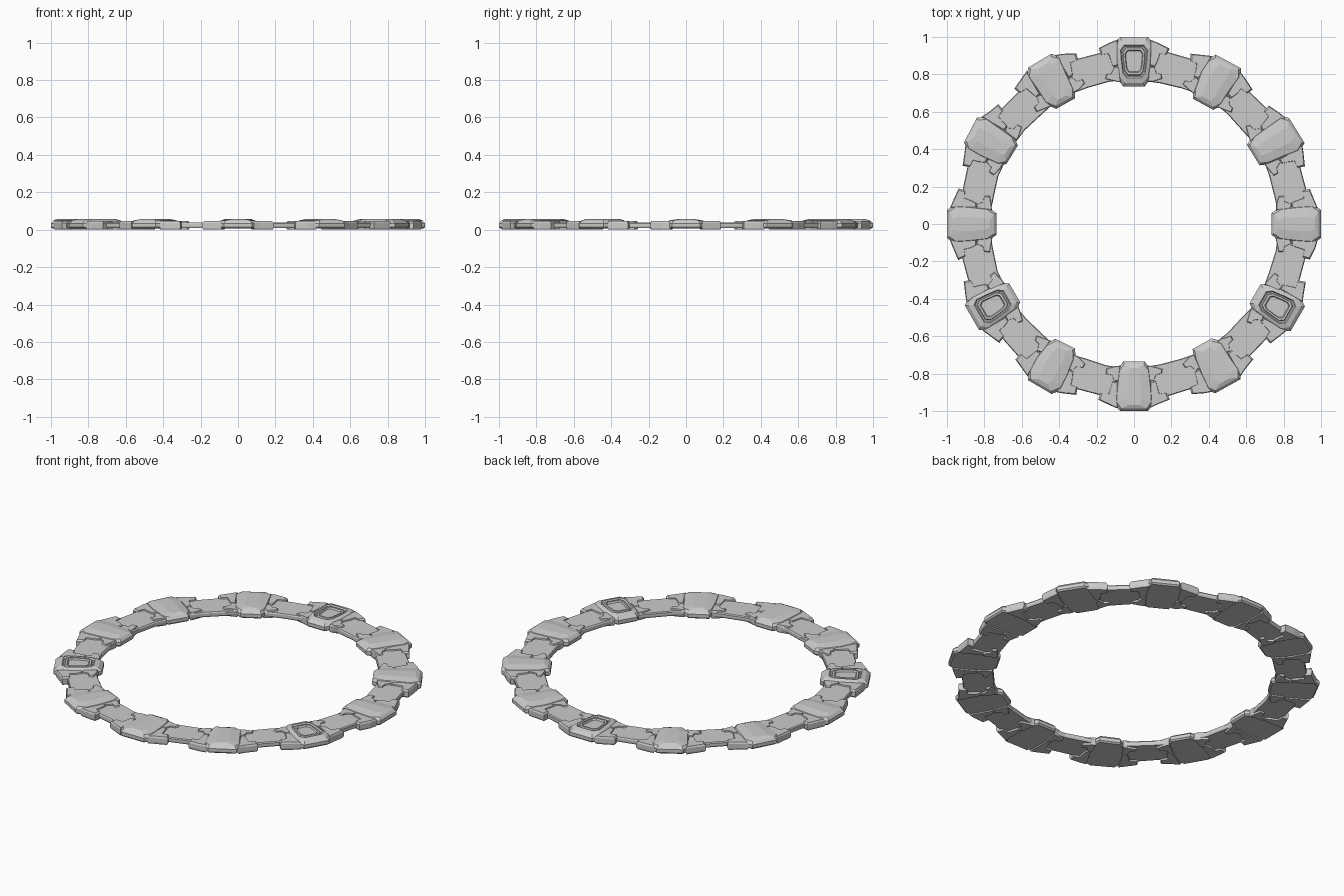
import bpy, bmesh, math, random

if "Cube" in bpy.data.objects:
    bpy.data.objects.remove(bpy.data.objects["Cube"])

random.seed(4)


def loft(name, outline, levels, centre, angle, shift=0.0):
    """Stack scaled copies of an outline (t, r) into a closed faceted solid.
    levels = (scale_t, scale_r, z); the result is turned to the ring angle."""
    bm = bmesh.new()
    ct, cr = centre
    loops = [[bm.verts.new((ct + (t - ct) * st, cr + (r - cr) * sr + shift, z))
              for t, r in outline] for st, sr, z in levels]
    n = len(outline)
    for a, b in zip(loops, loops[1:]):
        for i in range(n):
            j = (i + 1) % n
            bm.faces.new((a[i], a[j], b[j], b[i]))
    bm.faces.new(loops[0])
    bm.faces.new(loops[-1])
    bmesh.ops.recalc_face_normals(bm, faces=bm.faces)
    mesh = bpy.data.meshes.new(name)
    bm.to_mesh(mesh)
    bm.free()
    ob = bpy.data.objects.new(name, mesh)
    ob.rotation_euler.z = math.radians(angle - 90)
    bpy.context.collection.objects.link(ob)
    return ob


def mirror(half):
    return half + [(-t, r) for t, r in reversed(half)]


def jitter(points, amount):
    return [(t + random.uniform(-amount, amount),
             r + random.uniform(-amount, amount)) for t, r in points]


# outlines in (tangent, radius)
STONE = mirror([(0.075, 1.0), (0.103, 0.96), (0.098, 0.88), (0.086, 0.775), (0.058, 0.735)])
LINK = mirror([(0.08, 0.935), (0.17, 0.927), (0.24, 0.90), (0.205, 0.765),
               (0.14, 0.757), (0.06, 0.765)])
OUTER_CLAW = [(0.085, 0.985), (0.125, 0.968), (0.19, 0.94), (0.178, 0.902),
              (0.137, 0.908), (0.125, 0.87), (0.113, 0.838), (0.085, 0.84)]
INNER_CLAW = [(0.07, 0.758), (0.10, 0.762), (0.153, 0.773), (0.150, 0.80),
              (0.120, 0.806), (0.104, 0.845), (0.08, 0.84)]

# vertical profiles
PLAIN_LEVELS = [(0.93, 0.94, 0.006), (1, 1, 0.014), (1, 1, 0.034),
                (0.90, 0.90, 0.049), (0.38, 0.74, 0.058)]
PANEL_LEVELS = [(0.93, 0.94, 0.006), (1, 1, 0.014), (1, 1, 0.034),
                (0.86, 0.86, 0.050), (0.70, 0.66, 0.057), (0.65, 0.61, 0.048),
                (0.59, 0.56, 0.048), (0.56, 0.53, 0.056), (0.47, 0.45, 0.056),
                (0.43, 0.41, 0.047)]
LINK_LEVELS = [(0.98, 0.96, 0.010), (1, 1, 0.018), (1, 1, 0.033), (0.98, 0.95, 0.039)]
CLAW_LEVELS = [(0.9, 0.92, 0.0), (1, 1, 0.010), (1, 1, 0.036), (0.86, 0.9, 0.046)]

for k in range(12):
    angle = 30 * k
    ornate = angle in (90, 210, 330)
    cardinal = angle % 90 == 0
    shift = 0.0 if cardinal else random.uniform(0.0, 0.012)

    # stone block, three of them carrying a recessed panel
    shape = STONE if cardinal or ornate else jitter(STONE, 0.006)
    loft("panel_stone" if ornate else "stone", shape,
         PANEL_LEVELS if ornate else PLAIN_LEVELS, (0, 0.872), angle, shift)

    # claws gripping the four corners of the block
    for side in (-1, 1):
        for name, claw, c in (("outer_claw", OUTER_CLAW, (0.122, 0.925)),
                              ("inner_claw", INNER_CLAW, (0.108, 0.795))):
            pts = [(side * t, r) for t, r in jitter(claw, 0.003)]
            loft(name, pts, CLAW_LEVELS, (side * c[0], c[1]), angle, shift * 0.7)

    # flat link running on to the next block
    loft("link", jitter(LINK, 0.005), LINK_LEVELS, (0, 0.848), angle + 15)
